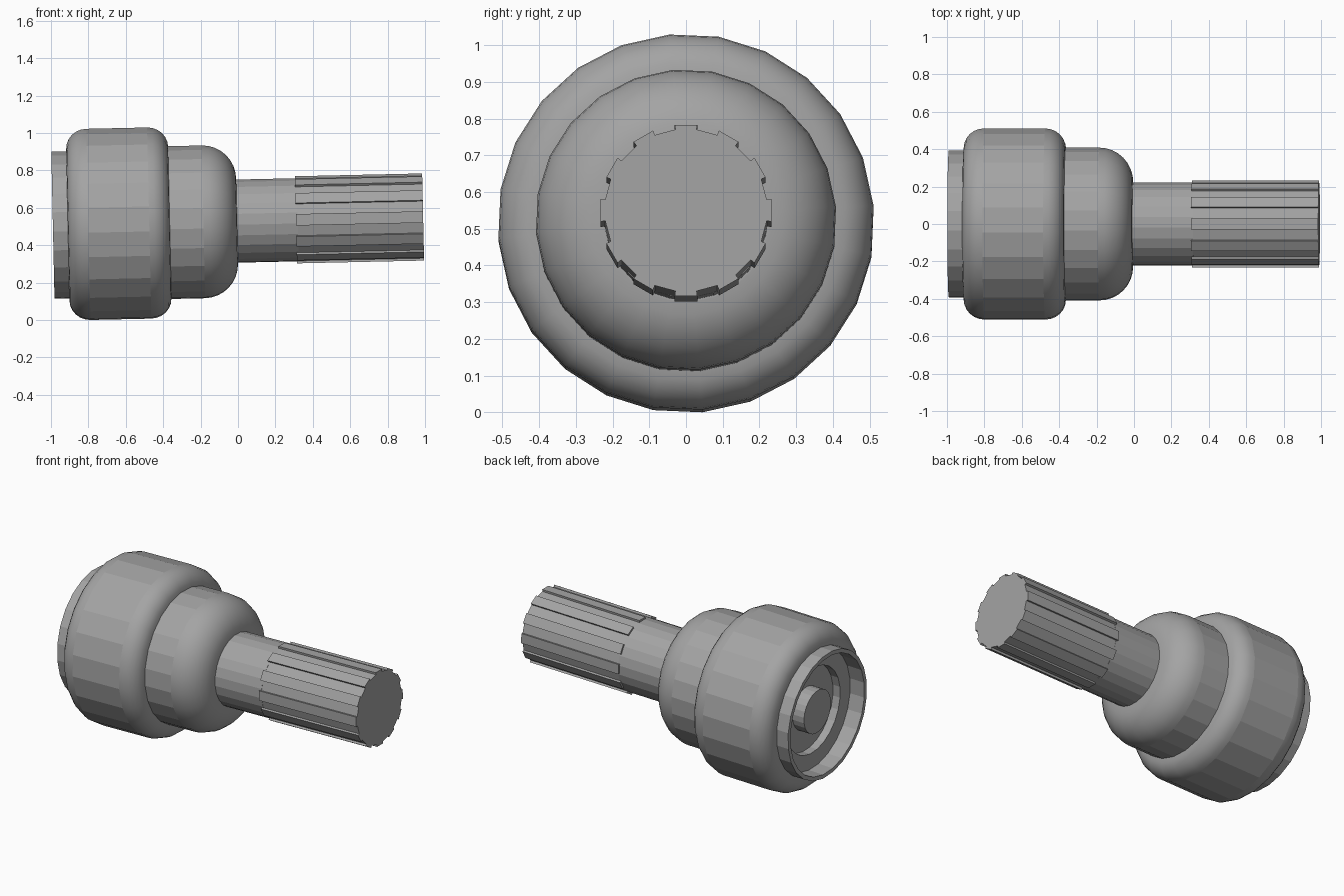
import bpy, bmesh, math

if "Cube" in bpy.data.objects:
    bpy.data.objects.remove(bpy.data.objects["Cube"])

TILT, HEIGHT, SIDES = 0.022, 0.5286, 24

metal = bpy.data.materials.new("grey_metal")
metal.diffuse_color = (0.37, 0.37, 0.37, 1)
metal.use_nodes = True
metal.node_tree.nodes["Principled BSDF"].inputs["Base Color"].default_value = metal.diffuse_color


def finish(name, bm):
    """Make an object lying along the slightly tilted x axis."""
    bmesh.ops.recalc_face_normals(bm, faces=bm.faces)
    me = bpy.data.meshes.new(name)
    bm.to_mesh(me)
    bm.free()
    me.materials.append(metal)
    ob = bpy.data.objects.new(name, me)
    bpy.context.collection.objects.link(ob)
    ob.location = (0, 0, HEIGHT)
    ob.rotation_euler = (0, -TILT, 0)
    return ob


def point(x, r, deg):
    a = math.radians(deg)
    return (x, r * math.sin(a), r * math.cos(a))


def arc(cx, cr, rx, rr, a0, a1, n=6):
    """Rounded corner in (x, radius), flagged smooth."""
    pts = []
    for i in range(n + 1):
        a = math.radians(a0 + (a1 - a0) * i / n)
        pts.append((cx + rx * math.cos(a), cr + rr * math.sin(a), i > 0))
    return pts


def lathe(name, profile):
    """Spin (x, radius[, smooth segment]) points, closing both ends with flat caps."""
    bm = bmesh.new()
    rings = [[bm.verts.new(point(p[0], p[1], -5 + 360 * k / SIDES)) for k in range(SIDES)]
             for p in profile]
    for i in range(len(rings) - 1):
        a, b = rings[i], rings[i + 1]
        for k in range(SIDES):
            j = (k + 1) % SIDES
            f = bm.faces.new((a[k], a[j], b[j], b[k]))
            f.smooth = len(profile[i + 1]) > 2 and profile[i + 1][2]
    bm.faces.new(rings[0])
    bm.faces.new(rings[-1])
    return finish(name, bm)


# outer housing with the recessed, stepped collar at the rear
lathe("housing", [(-0.84, 0.27), (-0.89, 0.27), (-0.89, 0.37), (-0.99, 0.37),
                  (-0.99, 0.395), (-0.91, 0.395)]
      + arc(-0.80, 0.408, 0.11, 0.105, 180, 90)
      + arc(-0.475, 0.408, 0.11, 0.105, 90, 0))

# rounded neck
lathe("neck", [(-0.40, 0.41)] + arc(-0.185, 0.228, 0.18, 0.182, 90, 0, 8))

# rear hub inside the recess
lathe("hub", [(-0.82, 0.135), (-0.92, 0.135)])

# plain shaft
lathe("shaft", [(-0.03, 0.223), (0.32, 0.223)])

# splined shaft end: twelve raised teeth
bm = bmesh.new()
outline = []
for t in range(12):
    c = 30 * t
    outline += [(0.235, c - 7.5), (0.235, c + 7.5), (0.222, c + 7.5), (0.222, c + 22.5)]
near = [bm.verts.new(point(0.31, r, a)) for r, a in outline]
far = [bm.verts.new(point(0.99, r, a)) for r, a in outline]
for k in range(len(outline)):
    j = (k + 1) % len(outline)
    bm.faces.new((near[k], near[j], far[j], far[k]))
bm.faces.new(near)
bm.faces.new(far)
finish("splined_end", bm)
